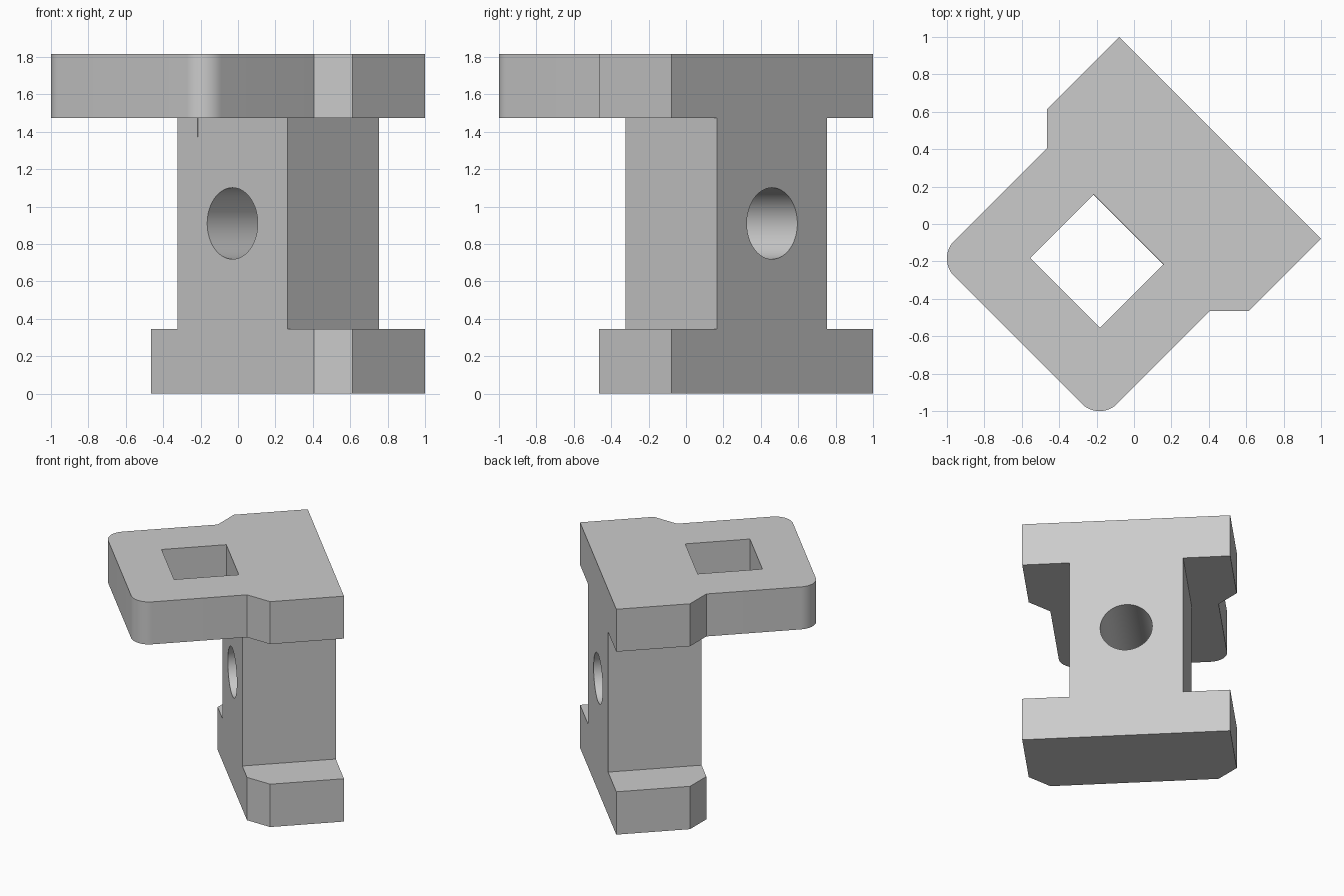
import bpy, bmesh, math

cube = bpy.data.objects.get("Cube")
if cube:
    bpy.data.objects.remove(cube, do_unlink=True)

# Single material
grey = bpy.data.materials.new("plain_grey")
grey.use_nodes = True
colour = (0.6, 0.6, 0.6, 1)
grey.diffuse_color = colour
grey.node_tree.nodes["Principled BSDF"].inputs["Base Color"].default_value = colour

# Main dimensions: x runs across the bracket, y from nose to back
BACK, FACE, NOSE = 0.651, -0.042, -0.877
WIDE, ARM, COLUMN = 0.762, 0.616, 0.417
CHAMFER = WIDE - ARM
BASE_TOP, PLATE_BOTTOM, HEIGHT = 0.345, 1.473, 1.815
ROUND = 0.133


def prism(name, half, z0, z1):
    """Extrude an outline mirrored across x; half lists its +x side, front to back."""
    outline = half + [(-x, y) for x, y in reversed(half)]
    bm = bmesh.new()
    face = bm.faces.new([bm.verts.new((x, y, z0)) for x, y in outline])
    top = bmesh.ops.extrude_face_region(bm, geom=[face])["geom"]
    bmesh.ops.translate(bm, vec=(0, 0, z1 - z0),
                        verts=[g for g in top if isinstance(g, bmesh.types.BMVert)])
    bmesh.ops.recalc_face_normals(bm, faces=bm.faces)
    mesh = bpy.data.meshes.new(name)
    bm.to_mesh(mesh)
    bm.free()
    mesh.materials.append(grey)
    obj = bpy.data.objects.new(name, mesh)
    bpy.context.collection.objects.link(obj)
    return obj


def combine(target, other, operation):
    mod = target.modifiers.new(operation.title(), 'BOOLEAN')
    mod.object, mod.operation, mod.solver = other, operation, 'EXACT'
    bpy.context.view_layer.update()
    bpy.context.view_layer.objects.active = target
    bpy.ops.object.modifier_apply(modifier=mod.name)
    bpy.data.objects.remove(other, do_unlink=True)


# Shared flared back of foot and plate
flare = [(ARM, FACE), (WIDE, FACE + CHAMFER), (WIDE, BACK)]

# Rounded nose corner of the plate
corner = []
for i in range(13):
    a = math.radians(-90 + 90 * i / 12)
    corner.append((ARM - ROUND + ROUND * math.cos(a), NOSE + ROUND + ROUND * math.sin(a)))

bracket = prism("bracket", flare, 0, BASE_TOP)
column = prism("column", [(COLUMN, FACE), (COLUMN, BACK)], BASE_TOP / 2, PLATE_BOTTOM + 0.1)
plate = prism("plate", corner + flare, PLATE_BOTTOM, HEIGHT)
combine(bracket, column, 'UNION')
combine(bracket, plate, 'UNION')

# Square opening through the plate
opening = prism("opening_cutter", [(0.263, -0.52), (0.263, -0.0405)], PLATE_BOTTOM - 0.1, HEIGHT + 0.1)
opening.hide_render = True
combine(bracket, opening, 'DIFFERENCE')

# Round bore through the column
bpy.ops.mesh.primitive_cylinder_add(vertices=64, radius=0.191, depth=3,
                                    location=(0, 0, 0.91), rotation=(math.pi / 2, 0, 0))
bore = bpy.context.object
bore.name = "bore_cutter"
bore.hide_render = True
bore.data.materials.append(grey)
combine(bracket, bore, 'DIFFERENCE')

# Merge coplanar faces, then turn the bracket to stand on the diagonal
bm = bmesh.new()
bm.from_mesh(bracket.data)
bmesh.ops.remove_doubles(bm, verts=bm.verts, dist=0.0001)
bmesh.ops.dissolve_limit(bm, angle_limit=math.radians(1), verts=bm.verts, edges=bm.edges)
bm.to_mesh(bracket.data)
bm.free()
bracket.rotation_euler.z = -math.pi / 4

bpy.ops.object.select_all(action='DESELECT')
bracket.select_set(True)
bpy.context.view_layer.objects.active = bracket
bpy.ops.object.shade_smooth_by_angle(angle=math.radians(30))
